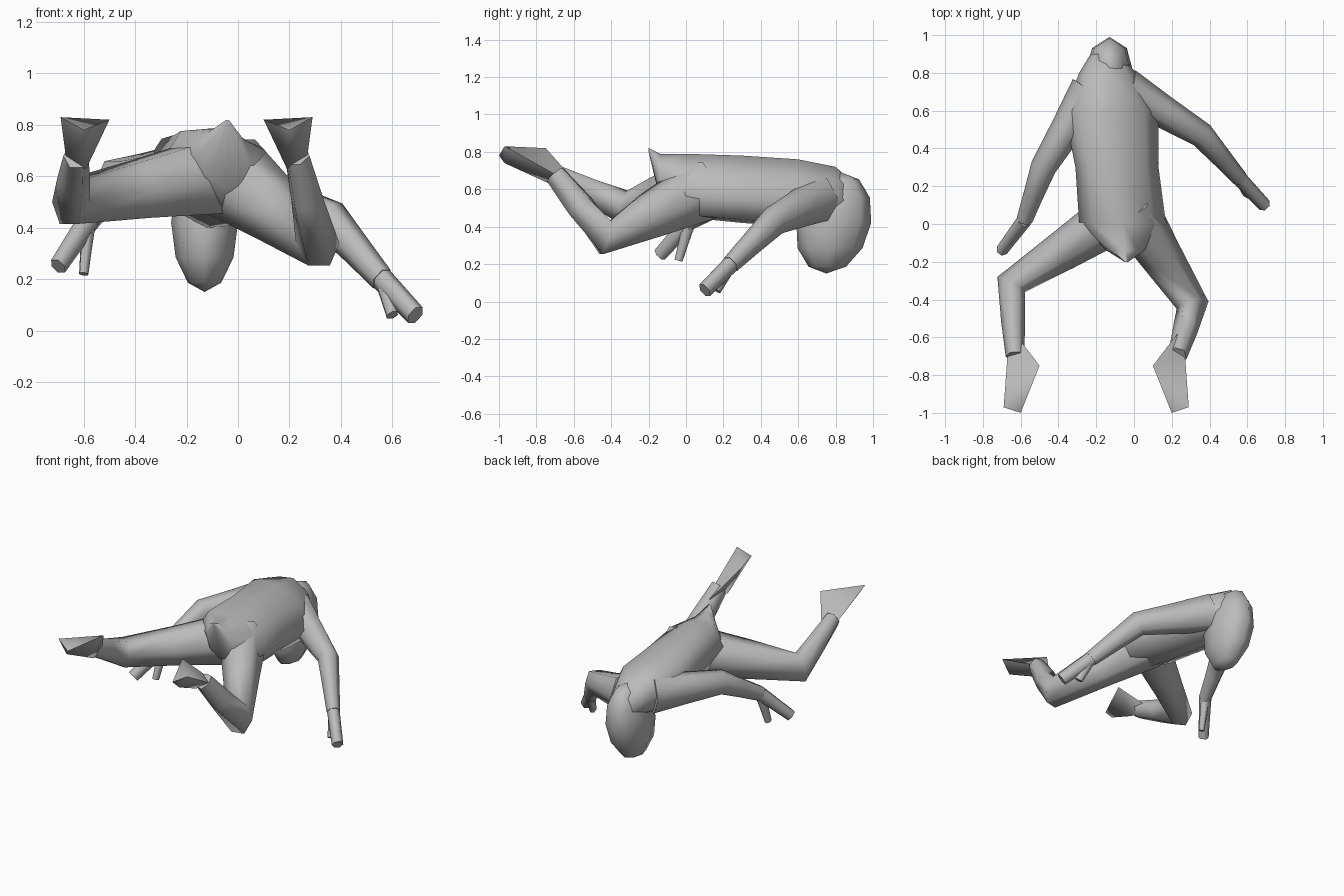
import bpy, bmesh, math
from mathutils import Vector

cube = bpy.data.objects.get("Cube")
if cube:
    bpy.data.objects.remove(cube, do_unlink=True)

color = (0.5, 0.5, 0.5, 1)
grey = bpy.data.materials.new("plain grey")
grey.use_nodes = True
grey.diffuse_color = color
grey.node_tree.nodes["Principled BSDF"].inputs["Base Color"].default_value = color


def finish(name, bm):
    """Turn a bmesh into a smooth shaded grey object."""
    bmesh.ops.recalc_face_normals(bm, faces=bm.faces)
    mesh = bpy.data.meshes.new(name)
    bm.to_mesh(mesh)
    bm.free()
    mesh.materials.append(grey)
    part = bpy.data.objects.new(name, mesh)
    bpy.context.collection.objects.link(part)
    bpy.ops.object.select_all(action='DESELECT')
    part.select_set(True)
    bpy.context.view_layer.objects.active = part
    bpy.ops.object.shade_smooth_by_angle(angle=math.radians(80))


def loft(name, rings, sides):
    """Skin rings given as (centre, half-width vector, half-height vector)."""
    bm = bmesh.new()
    turns = [math.tau * i / sides for i in range(sides)]
    loops = [[bm.verts.new(centre + across * math.cos(t) + up * math.sin(t)) for t in turns]
             for centre, across, up in rings]
    for near, far in zip(loops, loops[1:]):
        for i in range(sides):
            bm.faces.new((near[i - 1], near[i], far[i], far[i - 1]))
    bm.faces.new(loops[0])
    bm.faces.new(loops[-1])
    finish(name, bm)


def limb(name, joints, thickness, taper):
    """Tube through the joints and their midpoints, thinning by a fixed ratio per station."""
    path = [joints[0]]
    for start, end in zip(joints, joints[1:]):
        path += [start.lerp(end, 0.5), end]
    rings = []
    for i, point in enumerate(path):
        before = path[max(i - 1, 0)]
        after = path[min(i + 1, len(path) - 1)]
        along = ((point - before).normalized() + (after - point).normalized()).normalized()
        side = along.cross(Vector((0, 0, 1))).normalized()
        radius = thickness * taper ** i
        rings.append((point, side * radius, side.cross(along) * radius * 1.2))
    loft(name, rings, sides=6)


def foot(name, ankle, outward):
    """Wedge from a narrow ankle to a broad upturned sole; outward is the sign of x."""
    heel = (-0.13, -0.05, 0.14)
    inner_toe = (-0.03, -0.3, 0.1)
    outer_toe = (0.06, -0.27, 0.15)
    toe_top = (0, -0.27, 0.06)
    ankle_inner = (-0.04, -0.03, -0.05)
    ankle_outer = (0.04, 0, 0)
    calf = (0, 0.12, -0.05)
    bm = bmesh.new()
    for x, y, z in (heel, inner_toe, outer_toe, toe_top, ankle_inner, ankle_outer, calf):
        bm.verts.new(ankle + Vector((x * outward, y, z)))
    bmesh.ops.convex_hull(bm, input=bm.verts)
    finish(name, bm)


# Torso: stations of (y, centre z, half-width, half-height), leaning and rolled to one side
roll = 0.22
stations = [(-0.2, 0.81, 0.01, 0.01), (-0.14, 0.67, 0.1, 0.12), (0, 0.62, 0.23, 0.17),
            (0.3, 0.6, 0.22, 0.18), (0.6, 0.58, 0.25, 0.18), (0.8, 0.58, 0.15, 0.14),
            (0.9, 0.55, 0.08, 0.08)]
torso_rings = []
for y, z, width, height in stations:
    centre = Vector((-0.06 - y / 10, y, z))
    torso_rings.append((centre, Vector((width, 0, -width * roll)), Vector((0, 0, height))))
loft("torso", torso_rings, sides=8)

# Head: faceted egg hanging from the front of the torso, chin swung back
bm = bmesh.new()
bmesh.ops.create_uvsphere(bm, u_segments=8, v_segments=6, radius=1)
for vert in bm.verts:
    x, y, z = vert.co
    vert.co = Vector((-0.13 + x * 0.13, 0.79 + y * 0.2 + z * 0.04, 0.42 + z * 0.27))
finish("head", bm)

# Legs and feet
left_ankle = Vector((0.23, -0.7, 0.68))
right_ankle = Vector((-0.63, -0.7, 0.68))
left_leg = [Vector((-0.03, 0.1, 0.6)), Vector((0.31, -0.43, 0.34)), left_ankle]
right_leg = [Vector((-0.1, 0.04, 0.6)), Vector((-0.65, -0.32, 0.5)), right_ankle]
limb("left_leg", left_leg, thickness=0.15, taper=0.76)
limb("right_leg", right_leg, thickness=0.14, taper=0.77)
foot("left_foot", left_ankle, outward=1)
foot("right_foot", right_ankle, outward=-1)

# Arms
left_wrist = Vector((0.56, 0.24, 0.2))
right_wrist = Vector((-0.58, 0.02, 0.43))
left_arm = [Vector((-0.05, 0.72, 0.55)), Vector((0.36, 0.47, 0.43)), left_wrist]
right_arm = [Vector((-0.23, 0.71, 0.6)), Vector((-0.48, 0.3, 0.59)), right_wrist]
limb("left_arm", left_arm, thickness=0.11, taper=0.79)
limb("right_arm", right_arm, thickness=0.11, taper=0.79)

# Hands and thumbs
limb("left_hand", [left_wrist, Vector((0.69, 0.1, 0.06))], thickness=0.04, taper=0.95)
limb("right_hand", [right_wrist, Vector((-0.7, -0.14, 0.25))], thickness=0.04, taper=0.9)
limb("left_thumb", [left_wrist, Vector((0.6, 0.16, 0.06))], thickness=0.03, taper=0.9)
limb("right_thumb", [right_wrist, Vector((-0.6, -0.04, 0.22))], thickness=0.03, taper=0.8)
